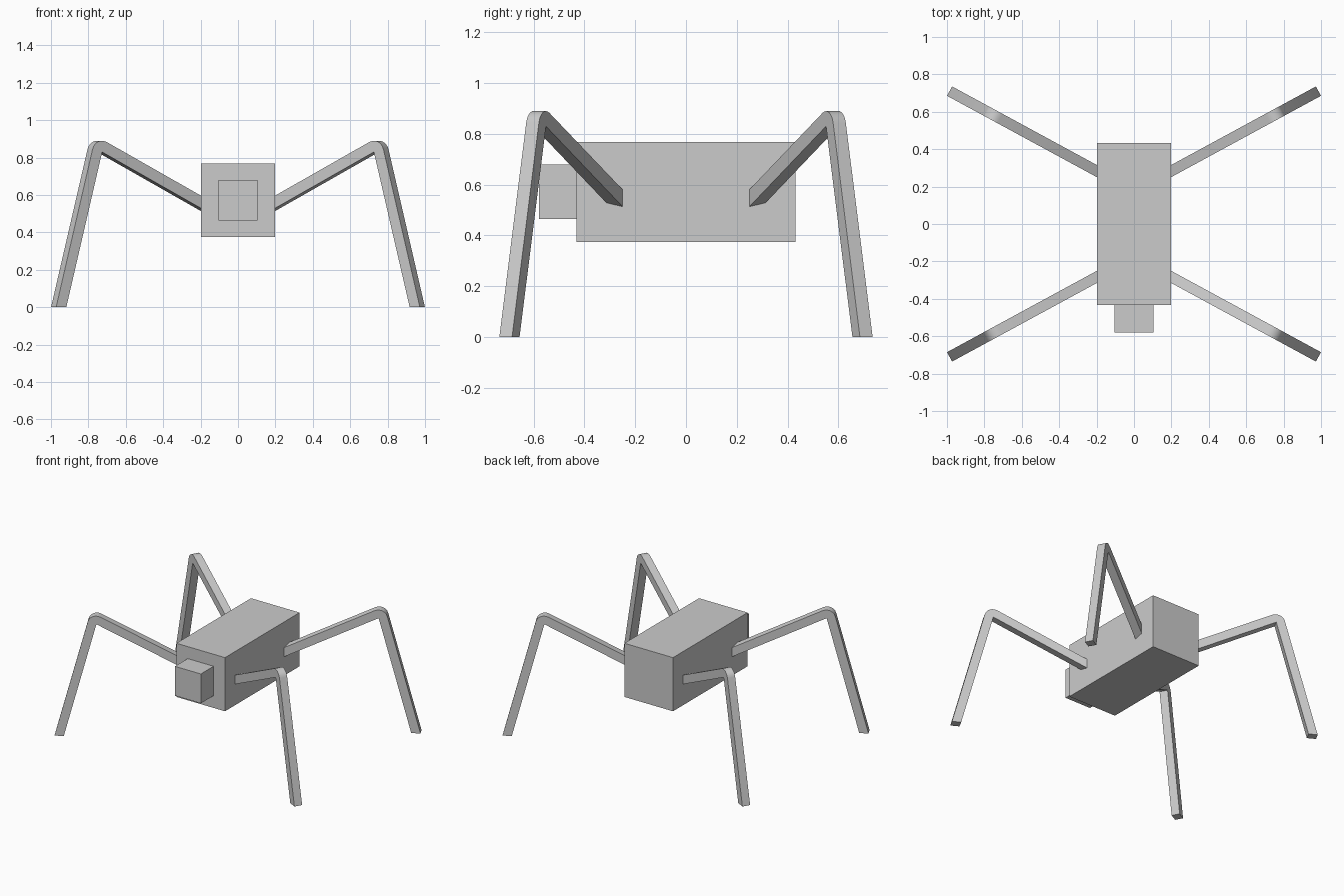
import bpy, bmesh, math
from mathutils import Vector

if "Cube" in bpy.data.objects:
    bpy.data.objects.remove(bpy.data.objects["Cube"], do_unlink=True)

GREY = (0.6, 0.6, 0.6, 1.0)
grey = bpy.data.materials.new("plain_grey")
grey.use_nodes = True
grey.diffuse_color = GREY
for node in grey.node_tree.nodes:
    if node.type == 'BSDF_PRINCIPLED':
        node.inputs["Base Color"].default_value = GREY


def finish(name, bm):
    bmesh.ops.recalc_face_normals(bm, faces=bm.faces)
    mesh = bpy.data.meshes.new(name)
    bm.to_mesh(mesh)
    bm.free()
    mesh.materials.append(grey)
    obj = bpy.data.objects.new(name, mesh)
    bpy.context.scene.collection.objects.link(obj)
    return obj


def box(name, lo, hi):
    lo, hi = Vector(lo), Vector(hi)
    bm = bmesh.new()
    bmesh.ops.create_cube(bm, size=1)
    for v in bm.verts:
        v.co = (lo + hi) / 2 + v.co * (hi - lo)
    return finish(name, bm)


# Torso and head
box("body", (-0.197, -0.432, 0.375), (0.197, 0.432, 0.768))
box("head", (-0.105, -0.58, 0.465), (0.105, -0.432, 0.68))

# Bent leg: inner edge runs root -> knee -> foot, outer edge is offset by THICK
THICK, WIDTH, SPLAY = 0.06, 0.057, math.radians(28.5)
ROOT, KNEE, FOOT = Vector((0.15, 0.484)), Vector((0.842, 0.83)), Vector((1.06, 0.0))
KNEE_STEPS = 6


def leg_sections():
    up, down = (KNEE - ROOT).normalized(), (FOOT - KNEE).normalized()
    a0 = math.atan2(up.x, -up.y)          # direction of the upper arm's outer side
    a1 = math.atan2(-down.x, down.y) + math.pi
    a0, a1 = math.atan2(up.x, -up.y), math.atan2(down.x, -down.y)
    pairs = [(ROOT, ROOT + THICK * Vector((math.cos(a0), math.sin(a0))))]
    arc = []
    for i in range(KNEE_STEPS + 1):       # rounded outer knee
        a = a0 + (a1 - a0) * i / KNEE_STEPS
        arc.append(KNEE + THICK * Vector((math.cos(a), math.sin(a))))
    foot_outer = FOOT + Vector((THICK / -down.y, 0))
    return [ROOT, pairs[0][1]] + arc + [foot_outer, FOOT, KNEE]


def leg(name, sx, sy):
    along = Vector((math.cos(SPLAY), math.sin(SPLAY), 0))
    side = Vector((-math.sin(SPLAY), math.cos(SPLAY), 0)) * WIDTH / 2
    bm = bmesh.new()
    loops = []
    for sign in (-1, 1):
        loop = []
        for p in leg_sections():
            c = Vector((0, 0.175, p.y)) + along * p.x + side * sign
            loop.append(bm.verts.new((c.x * sx, c.y * sy, c.z)))
        loops.append(loop)
    a, b = loops
    n = len(a)
    for i in range(n):
        j = (i + 1) % n
        bm.faces.new((a[i], a[j], b[j], b[i]))
    # Flat sides: upper arm, knee fan and shin
    for l in loops:
        knee, foot, foot_out, arc = l[-1], l[-2], l[-3], l[2:-3]
        bm.faces.new((l[0], l[1], arc[0], knee))
        bm.faces.new([knee] + arc)
        bm.faces.new((knee, arc[-1], foot_out, foot))
    obj = finish(name, bm)
    bpy.ops.object.select_all(action='DESELECT')
    obj.select_set(True)
    bpy.context.view_layer.objects.active = obj
    bpy.ops.object.shade_smooth_by_angle(angle=math.radians(30))


for sx, side_name in ((1, "left"), (-1, "right")):
    for sy, end_name in ((-1, "front"), (1, "back")):
        leg(f"{end_name}_{side_name}_leg", sx, sy)
